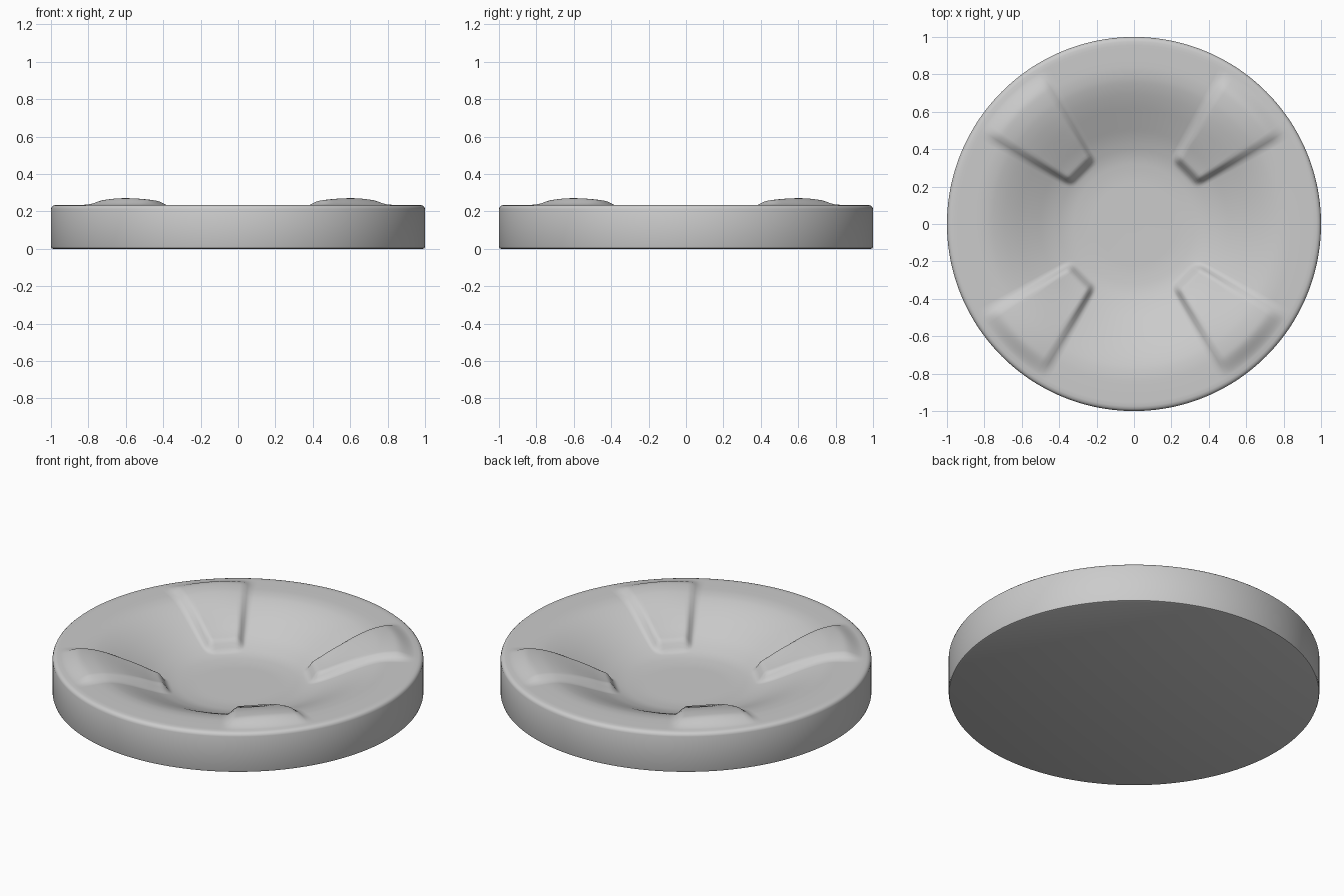
import bpy, bmesh, math

if "Cube" in bpy.data.objects:
    bpy.data.objects.remove(bpy.data.objects["Cube"])

SEG = 240

# Dish cross-section: radius, height
DISH = [(0, .055), (.26, .056), (.36, .066), (.46, .098), (.56, .144), (.66, .190),
        (.74, .220), (.80, .233), (.86, .235), (.955, .235)]


def step(a, b, x):
    t = max(0, min(1, (x - a) / (b - a)))
    return t * t * (3 - 2 * t)


def dish_height(r):
    for (r0, z0), (r1, z1) in zip(DISH, DISH[1:]):
        if r <= r1:
            return z0 + (z1 - z0) * (r - r0) / (r1 - r0)
    return DISH[-1][1]


def smooth_dish(r):
    return sum(dish_height(abs(r + k * .012)) for k in range(-3, 4)) / 7


def rib_lift(r, ang):
    # Four wedge ribs on the diagonals, with radial sides and a crowned top
    d = (ang % (math.pi / 2)) - math.pi / 4
    along = r * math.cos(d)
    edge = math.radians(15) - abs(d)
    side = step(0, .045, edge * r)
    ends = step(.375, .43, along) * (1 - step(.85, .965, r))
    crown = 1 - .45 * (d / math.radians(15)) ** 2 * step(.5, .8, r)
    return (.044 - .008 * step(.5, .85, r)) * side * ends * crown


bm = bmesh.new()


def ring(r, height):
    verts = []
    for i in range(SEG):
        a = 2 * math.pi * i / SEG
        z = height(r, a) if callable(height) else height
        verts.append(bm.verts.new((r * math.cos(a), r * math.sin(a), z)))
    return verts


# Top surface rings, then rounded rim, wall and bottom edge
rings = [ring(.05 + i * .905 / 70, lambda r, a: smooth_dish(r) + rib_lift(r, a))
         for i in range(71)]
for r, z in [(.975, .2345), (.988, .231), (.996, .224), (1, .213),
             (1, .012), (.997, .003), (.99, 0)]:
    rings.append(ring(r, z))
for inner, outer in zip(rings, rings[1:]):
    for i in range(SEG):
        j = (i + 1) % SEG
        bm.faces.new((inner[i], outer[i], outer[j], inner[j]))
bm.faces.new(rings[0])
bm.faces.new(rings[-1][::-1])
bmesh.ops.recalc_face_normals(bm, faces=bm.faces)

mesh = bpy.data.meshes.new("ribbed_dish")
bm.to_mesh(mesh)
bm.free()
dish = bpy.data.objects.new("ribbed_dish", mesh)
bpy.context.collection.objects.link(dish)
bpy.context.view_layer.objects.active = dish
dish.select_set(True)
bpy.ops.object.shade_smooth_by_angle(angle=math.radians(40))
